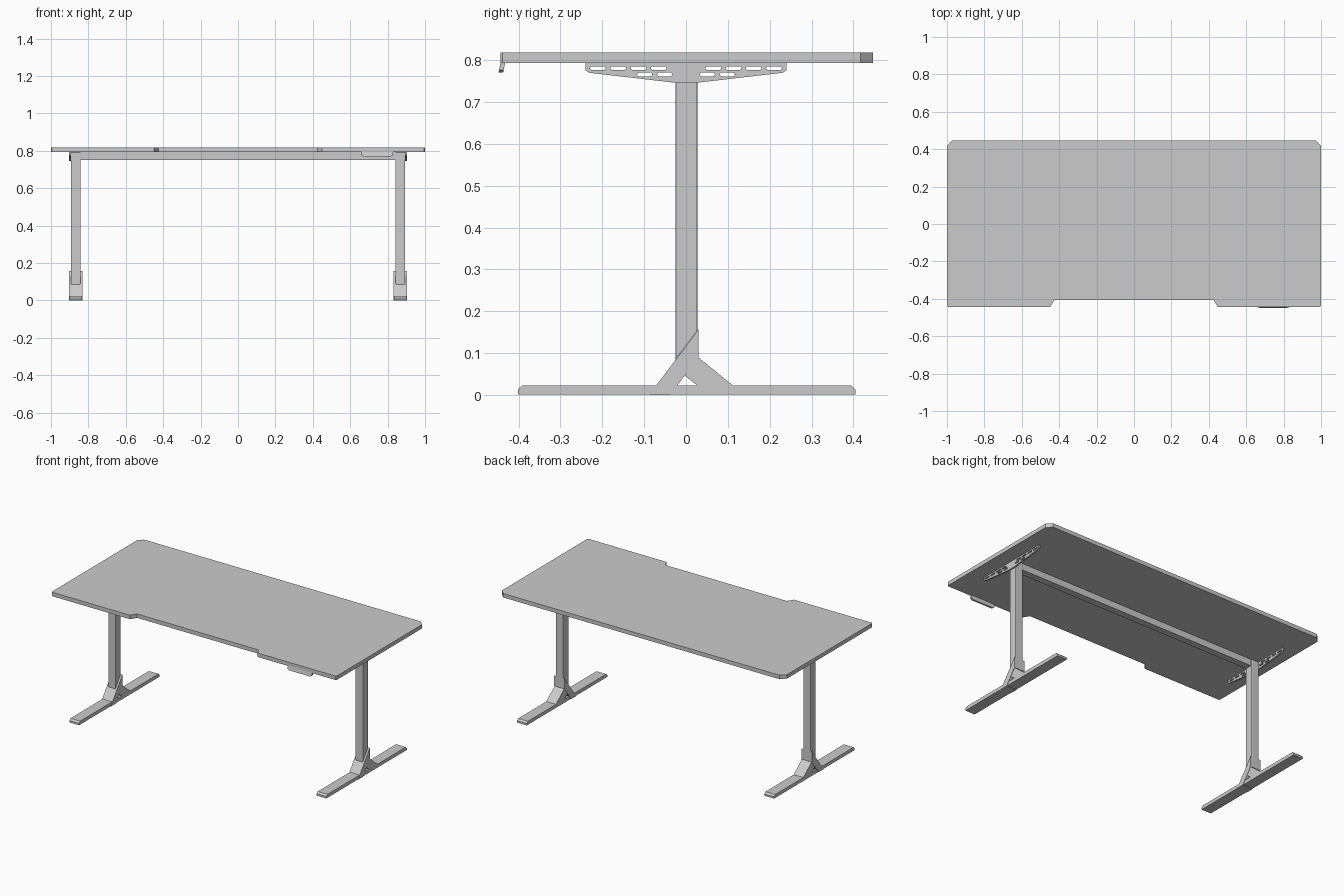
import bpy, math
from mathutils import Matrix

if "Cube" in bpy.data.objects:
    bpy.data.objects.remove(bpy.data.objects["Cube"])

# axis maps for 2D profiles: (u, v, extrusion w) -> world
XY = Matrix.Identity(4)
YZ = Matrix(((0, 0, 1, 0), (1, 0, 0, 0), (0, 1, 0, 0), (0, 0, 0, 1)))


def prism(name, outlines, w0, w1, axes=XY):
    """Extrude a flat outline (further outlines are holes) from w0 to w1."""
    cu = bpy.data.curves.new(name + "_profile", 'CURVE')
    cu.dimensions = '2D'
    cu.fill_mode = 'BOTH'
    cu.extrude = (w1 - w0) / 2
    for pts in outlines:
        sp = cu.splines.new('POLY')
        sp.points.add(len(pts) - 1)
        for p, (u, v) in zip(sp.points, pts):
            p.co = (u, v, 0, 1)
        sp.use_cyclic_u = True
    tmp = bpy.data.objects.new(name + "_profile", cu)
    bpy.context.collection.objects.link(tmp)
    bpy.context.view_layer.update()
    me = bpy.data.meshes.new_from_object(
        tmp.evaluated_get(bpy.context.evaluated_depsgraph_get()))
    bpy.data.objects.remove(tmp)
    bpy.data.curves.remove(cu)
    me.transform(axes @ Matrix.Translation((0, 0, (w0 + w1) / 2)))
    me.name = name
    ob = bpy.data.objects.new(name, me)
    bpy.context.collection.objects.link(ob)
    for p in me.polygons:
        p.use_smooth = False
    return ob


def box(name, x, y, z):
    return prism(name, [[(x[0], y[0]), (x[1], y[0]), (x[1], y[1]), (x[0], y[1])]], *z)


def slot(u, v, length=0.038, h=0.009, n=4):
    """Rounded slot outline centred on u, v."""
    r, pts = h / 2, []
    for side in (0, 1):
        cx = u + (length / 2 - r) * (1 - 2 * side)
        for i in range(n + 1):
            a = -math.pi / 2 + math.pi * (i / n + side)
            pts.append((cx + r * math.cos(a), v + r * math.sin(a)))
    return pts


# Tabletop with clipped rear corners and front cut-out
half = [(0.425, -0.405), (0.445, -0.438), (0.448, -0.443), (0.995, -0.443),
        (1, -0.438), (1, 0.417), (0.97, 0.447)]
prism("tabletop", [half + [(-x, y) for x, y in reversed(half)]], 0.793, 0.818)

# Height control panel, hanging slightly tilted under the front edge
panel = prism("control_panel", [[(0.66, 0.795), (0.66, 0.777), (0.672, 0.77),
              (0.818, 0.77), (0.83, 0.777), (0.83, 0.795)]], 0, 0.011)
for v in panel.data.vertices:
    x, z, w = v.co
    v.co = (x, -0.448 + w + (z - 0.77) * 0.2, z)
panel.data.flip_normals()

# Beam joining the legs
box("cross_beam", (-0.845, 0.845), (-0.022, 0.022), (0.752, 0.793))

CX = 0.868
bracket_half = [(0.025, 0.746), (0.232, 0.770), (0.24, 0.776), (0.24, 0.793)]
bracket_outline = bracket_half + [(-y, z) for y, z in reversed(bracket_half)]
slots = [slot(s * (0.065 + i * 0.0485), 0.781) for s in (-1, 1) for i in range(4)]
slots += [slot(s * y, 0.766, 0.036) for s in (-1, 1) for y in (0.051, 0.099)]

for side, s in (("left", -1), ("right", 1)):
    def part(name, outlines, a, b):
        w = sorted((s * a, s * b))
        return prism(side + "_" + name, outlines, w[0], w[1], YZ)

    # Column, mitred onto the sloping brace
    col = part("column", [[(-0.025, 0.082), (0.028, 0.152), (0.028, 0.793),
                           (-0.025, 0.793)]], CX - 0.026, CX + 0.026)
    # Chamfered vertical column edges
    mod = col.modifiers.new("weld", 'WELD')
    mod.merge_threshold = 0.0001
    bev = col.modifiers.new("bevel", 'BEVEL')
    bev.width = 0.004
    bev.segments = 2
    bev.limit_method = 'ANGLE'

    # Slotted plate under the top, on the outer face of the column
    part("bracket", [bracket_outline] + slots, CX + 0.025, CX + 0.035)

    # Foot bar with chamfered ends
    part("foot", [[(-0.402, 0.001), (0.405, 0.001), (0.405, 0.013), (0.394, 0.023),
                   (-0.391, 0.023), (-0.402, 0.013)]], CX - 0.034, CX + 0.034)

    # Main sloping brace and the shorter rear brace
    part("front_brace", [[(-0.088, 0), (-0.038, 0), (0.03, 0.09), (0.03, 0.157)]],
         CX - 0.036, CX + 0.036)
    part("rear_brace", [[(-0.003, 0.046), (0.028, 0.022), (0.113, 0.022), (0.029, 0.09)]],
         CX - 0.034, CX + 0.034)
